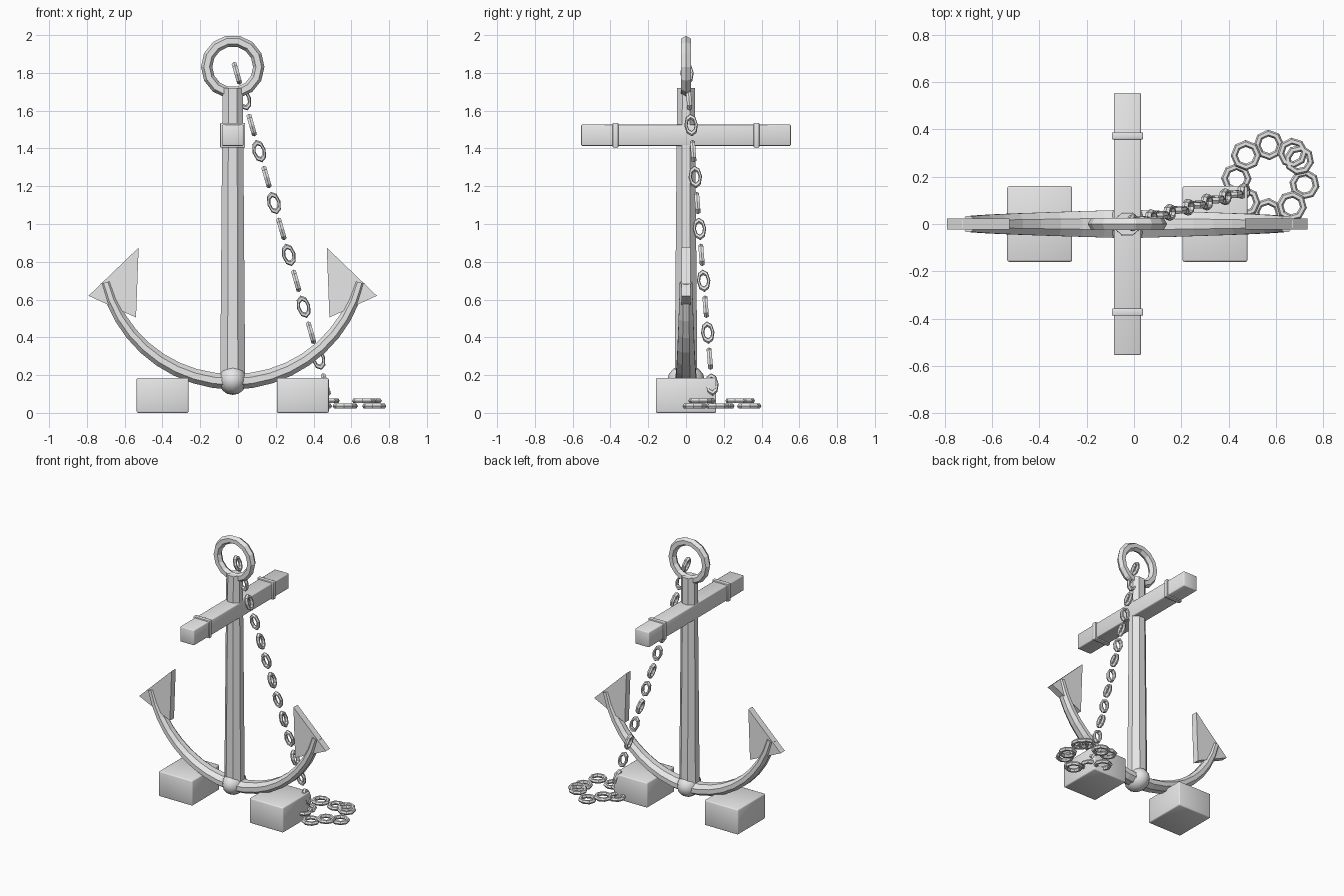
import bpy, bmesh, math
from mathutils import Vector, Matrix

cube = bpy.data.objects.get("Cube")
if cube:
    bpy.data.objects.remove(cube, do_unlink=True)

CX = -0.028  # anchor centre line

iron = bpy.data.materials.new("grey iron")
iron.use_nodes = True
GREY = (0.8, 0.8, 0.8, 1)
iron.diffuse_color = GREY
iron.node_tree.nodes["Principled BSDF"].inputs["Base Color"].default_value = GREY


def finish(obj, name, smooth=False):
    obj.name = name
    obj.data.name = name
    obj.data.materials.clear()
    obj.data.materials.append(iron)
    for p in obj.data.polygons:
        p.use_smooth = smooth
    return obj


def mesh_object(name, bm, smooth=False):
    bmesh.ops.recalc_face_normals(bm, faces=bm.faces)
    mesh = bpy.data.meshes.new(name)
    bm.to_mesh(mesh)
    bm.free()
    obj = bpy.data.objects.new(name, mesh)
    bpy.context.collection.objects.link(obj)
    return finish(obj, name, smooth)


def box(name, centre, size, bevel):
    bm = bmesh.new()
    bmesh.ops.create_cube(bm, size=1, matrix=Matrix.LocRotScale(centre, None, size))
    obj = mesh_object(name, bm, True)
    mod = obj.modifiers.new("Bevel", 'BEVEL')
    mod.width = bevel
    mod.segments = 2
    return obj


def loft(name, rings):
    """Skin a list of closed rings of points and cap both ends."""
    bm = bmesh.new()
    loops = [[bm.verts.new(p) for p in ring] for ring in rings]
    n = len(loops[0])
    for a, b in zip(loops, loops[1:]):
        for i in range(n):
            j = (i + 1) % n
            bm.faces.new((a[i], a[j], b[j], b[i]))
    bm.faces.new(loops[0])
    bm.faces.new(loops[-1])
    return mesh_object(name, bm)


def octagon(u, v):
    """Octagon points with flat sides at distances u and v."""
    k = 1 / math.cos(math.pi / 8)
    angles = [math.pi / 8 + i * math.pi / 4 for i in range(8)]
    return [(u * k * math.cos(a), v * k * math.sin(a)) for a in angles]


def ring(name, matrix, major, minor, segments):
    bpy.ops.mesh.primitive_torus_add(major_segments=segments, minor_segments=6,
                                     major_radius=major, minor_radius=minor)
    obj = bpy.context.object
    obj.data.transform(matrix)
    return finish(obj, name)


# Shank: tapered octagonal bar
loft("shank", [[(CX + x, y, z) for x, y in octagon(u, v)]
               for z, u, v in ((0.18, 0.066, 0.06), (1.72, 0.054, 0.047))])

# Shackle ring at the head
ring("shackle_ring", Matrix.Translation((CX, 0, 1.832)) @ Matrix.Rotation(math.pi / 2, 4, 'X'),
     0.138, 0.03, 14)

# Stock with its two bands
box("stock", (CX, 0, 1.47), (0.114, 1.11, 0.112), 0.006)
for side, label in ((-1, "front"), (1, "back")):
    box("stock_band_" + label, (CX, side * 0.373, 1.47), (0.132, 0.03, 0.13), 0.004)

# Curved arms: one tapered octagonal sweep
R, ARM_Z = 0.693, 0.858
sections = []
for i in range(-9, 10):
    t = i / 9
    a = math.radians(76 * t)
    sections.append([(CX + (R + r) * math.sin(a), y, ARM_Z - (R + r) * math.cos(a))
                     for r, y in octagon(0.042 - 0.013 * abs(t), 0.06 - 0.027 * abs(t))])
loft("arms", sections)

# Flukes: triangular plates on the arm tips
for side, label in ((1, "left"), (-1, "right")):
    corners = ((0.763, 0.62), (0.498, 0.875), (0.512, 0.505))
    loft("fluke_" + label, [[(CX + side * x, y, z) for x, z in corners]
                            for y in (-0.024, 0.024)])

# Crown: rounded knob where the arms meet the shank
bm = bmesh.new()
bmesh.ops.create_uvsphere(bm, u_segments=12, v_segments=8, radius=1,
                          matrix=Matrix.LocRotScale((CX, 0, 0.175), None, (0.076, 0.098, 0.08)))
mesh_object("crown", bm, True)

# Support blocks
for side, label in ((1, "left"), (-1, "right")):
    box("block_" + label, (CX + side * 0.371, 0, 0.0925), (0.275, 0.32, 0.185), 0.008)

# Hanging chain: oval links turned a quarter each step
top, bottom = Vector((-0.006, 0.005, 1.798)), Vector((0.465, 0.137, 0.15))
along = (bottom - top).normalized()
for i in range(13):
    hint = Vector((1, 0, 0)) if i % 2 else Vector((0, 1, 0))
    across = (hint - along * hint.dot(along)).normalized()
    turn = Matrix((along, across, along.cross(across))).transposed().to_4x4()
    place = Matrix.Translation(top.lerp(bottom, i / 12)) @ turn @ Matrix.Diagonal((1, 0.58, 1, 1))
    ring(f"chain_link_{i + 1}", place, 0.047, 0.015, 8)

# Coil: flat links overlapping in a circle on the ground
for i in range(9):
    a = math.radians(50 + 43 * i)
    spot = (0.578 + 0.145 * math.cos(a), 0.19 + 0.145 * math.sin(a), 0.036 if i % 2 else 0.064)
    place = Matrix.Translation(spot) @ Matrix.Rotation(a, 4, 'Z')
    ring(f"coil_link_{i + 1}", place, 0.05, 0.0145, 8)
